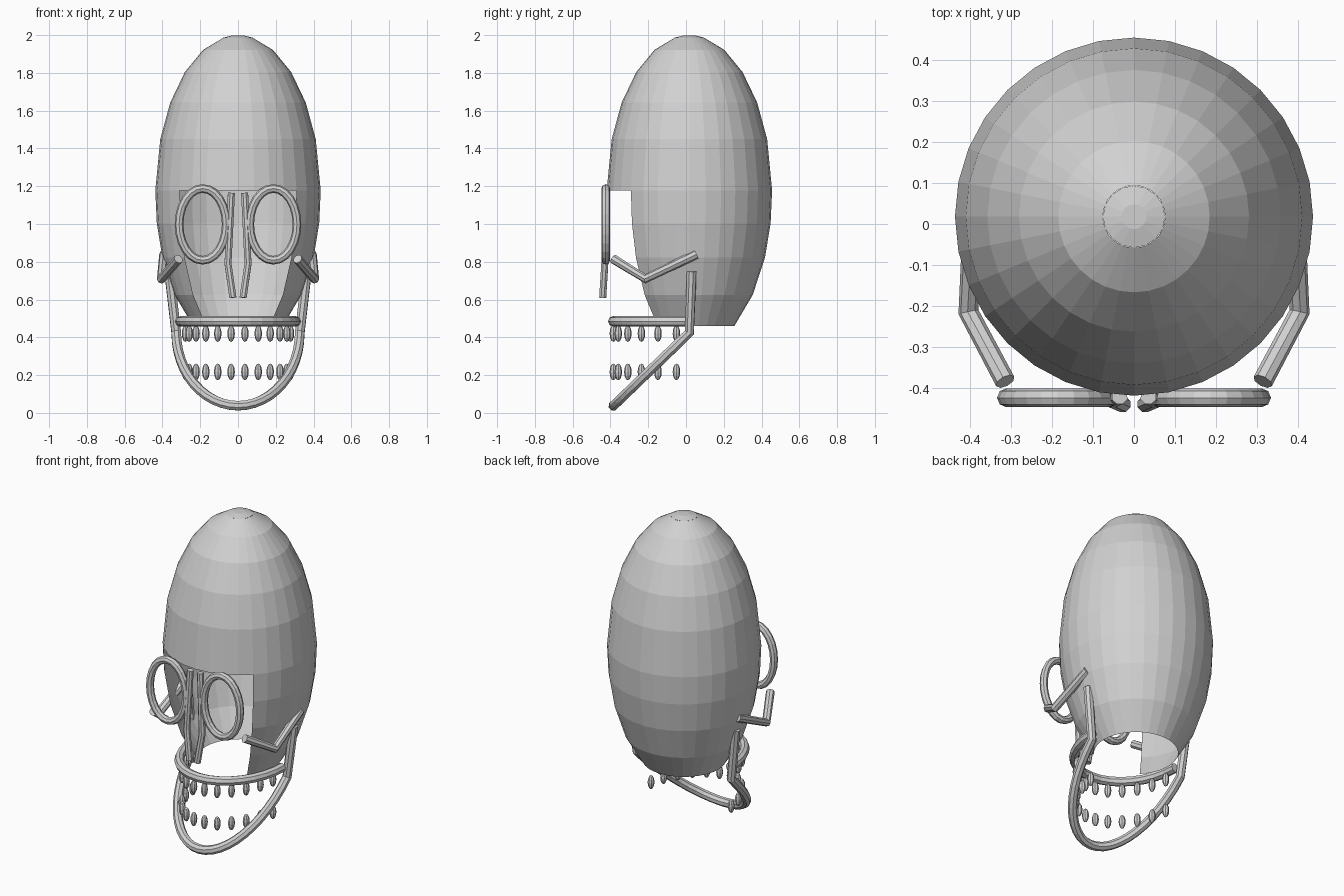
import bpy, bmesh, math
from math import sin, cos, radians, pi

if "Cube" in bpy.data.objects:
    bpy.data.objects.remove(bpy.data.objects["Cube"])

bone = bpy.data.materials.new("bone_grey")
bone.diffuse_color = (0.64, 0.64, 0.64, 1)
bone.use_nodes = True
bone.node_tree.nodes["Principled BSDF"].inputs["Base Color"].default_value = bone.diffuse_color


def add_object(name, mesh):
    obj = bpy.data.objects.new(name, mesh)
    bpy.context.scene.collection.objects.link(obj)
    if not mesh.materials:
        mesh.materials.append(bone)
    return obj


def tube(name, points, radius, closed=False):
    """Flat-faced eight-sided tube along a path."""
    curve = bpy.data.curves.new(name + "_path", 'CURVE')
    curve.dimensions = '3D'
    curve.bevel_depth = radius
    curve.bevel_resolution = 2
    curve.use_fill_caps = True
    spline = curve.splines.new('POLY')
    spline.points.add(len(points) - 1)
    for p, co in zip(spline.points, points):
        p.co = (*co, 1)
    spline.use_cyclic_u = closed
    spline.use_smooth = False
    helper = bpy.data.objects.new(name + "_helper", curve)
    bpy.context.scene.collection.objects.link(helper)
    deps = bpy.context.evaluated_depsgraph_get()
    mesh = bpy.data.meshes.new_from_object(helper.evaluated_get(deps))
    bpy.data.objects.remove(helper)
    for f in mesh.polygons:
        f.use_smooth = False
    return add_object(name, mesh)


def revolve(name, angles, segments, keep=lambda z, a: True, pole=False):
    """Rings of an ellipsoid at the given polar angles (degrees)."""
    bm = bmesh.new()
    rings = []
    for t in map(radians, angles):
        r, z = 0.438 * sin(t), 1.163 + 0.837 * cos(t)
        rings.append([bm.verts.new((r * cos(2 * pi * j / segments),
                                    0.018 + r * sin(2 * pi * j / segments), z))
                      for j in range(segments)])
    for up, low in zip(rings, rings[1:]):
        for j in range(segments):
            k = (j + 1) % segments
            if keep(up[j].co.z, 360 * (j + 0.5) / segments):
                bm.faces.new((up[j], low[j], low[k], up[k]))
    if pole:
        bm.faces.new(rings[0])
    loose = [v for v in bm.verts if not v.link_faces]
    bmesh.ops.delete(bm, geom=loose, context='VERTS')
    mesh = bpy.data.meshes.new(name)
    bm.to_mesh(mesh)
    bm.free()
    return add_object(name, mesh)


# Cranium: open shell with the face area left out, and a small crown cap
revolve("cranium", (10, 25, 40, 55, 70, 89, 101, 114, 130, 147), 32,
        lambda z, a: z > 1.2 or abs(a - 270) > 45)
revolve("crown_cap", (4, 10), 16, pole=True)

# Upper jaw: horizontal half-ellipse arch
N = 16
tube("upper_jaw", [(0.305 * cos(pi * i / N), -0.385 * sin(pi * i / N), 0.485)
                   for i in range(N + 1)], 0.028)

# Lower jaw: sloping half-ellipse with a rising strut at each end
N = 24
arch = [(0.327 * cos(pi * i / N), 0.018 - 0.402 * sin(pi * i / N),
         0.425 - 0.387 * sin(pi * i / N)) for i in range(N + 1)]
tube("lower_jaw", [(0.365, 0.03, 0.75), *arch, (-0.365, 0.03, 0.75)], 0.027)

for side, s in (("left", -1), ("right", 1)):
    # Eye socket rim
    tube("eye_rim_" + side,
         [(s * 0.187 + 0.125 * cos(2 * pi * i / 24), -0.425,
           0.998 + 0.19 * sin(2 * pi * i / 24)) for i in range(24)], 0.023, True)
    # Nose bone
    tube("nose_bone_" + side, [(s * 0.035, -0.422, 1.165), (s * 0.053, -0.43, 0.79),
                               (s * 0.027, -0.441, 0.61)], 0.02)
    # Cheekbone
    tube("cheekbone_" + side, [(s * 0.315, -0.385, 0.815), (s * 0.405, -0.215, 0.71),
                               (s * 0.392, 0.055, 0.84)], 0.025)

# Teeth: twelve slim ellipsoids in each row
for row, z in (("upper", 0.42), ("lower", 0.217)):
    for i in range(12):
        a = radians(7.5 + 15 * i)
        bm = bmesh.new()
        bmesh.ops.create_uvsphere(bm, u_segments=8, v_segments=6, radius=1)
        bmesh.ops.scale(bm, vec=(0.02, 0.02, 0.044), verts=bm.verts)
        bmesh.ops.translate(bm, vec=(0.28 * cos(a), -0.388 * sin(a), z), verts=bm.verts)
        mesh = bpy.data.meshes.new("tooth")
        bm.to_mesh(mesh)
        bm.free()
        add_object(f"{row}_tooth_{i + 1}", mesh)
